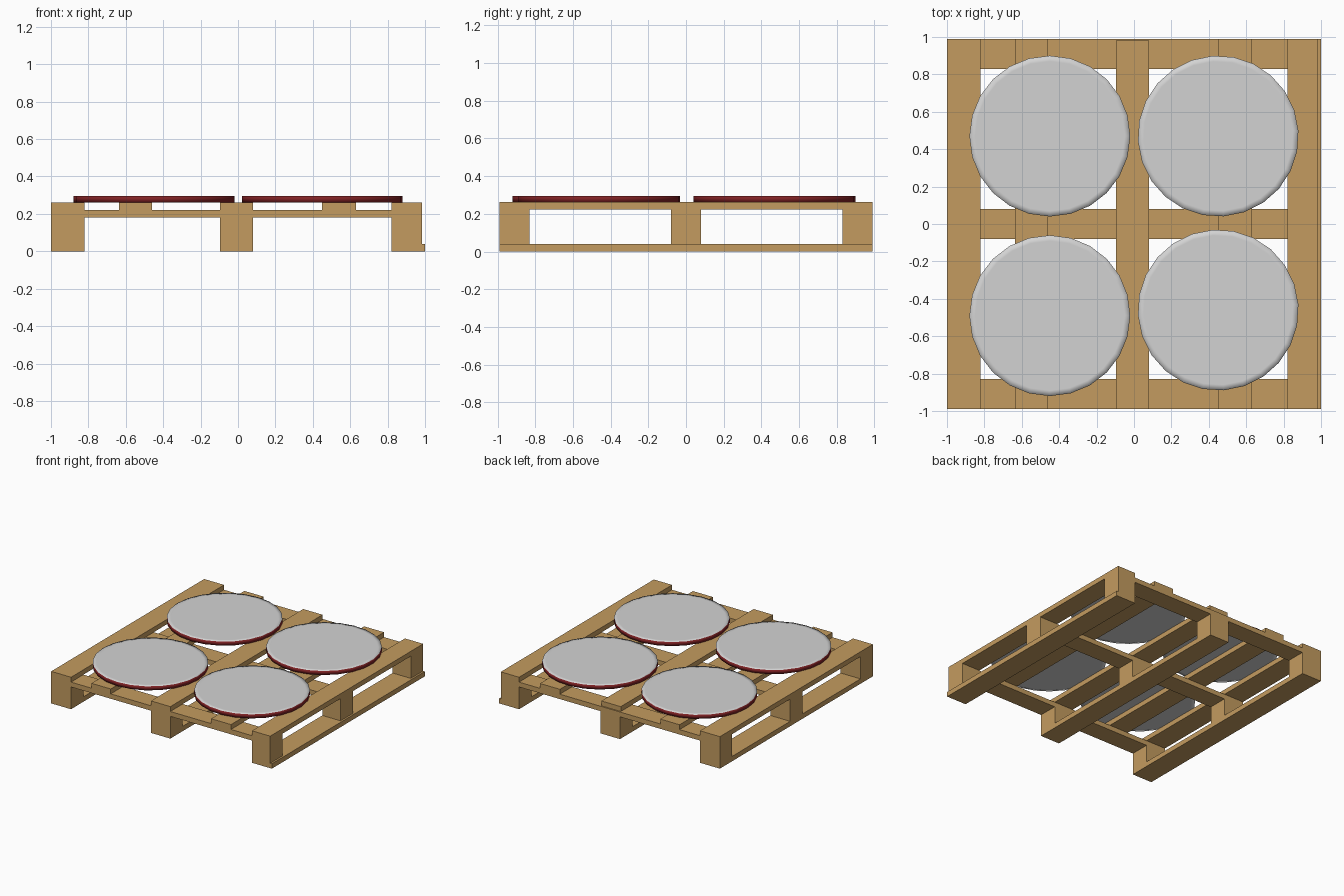
import bpy, bmesh, math

if "Cube" in bpy.data.objects:
    bpy.data.objects.remove(bpy.data.objects["Cube"])


def material(name, rgb):
    m = bpy.data.materials.new(name)
    m.diffuse_color = (*rgb, 1)
    m.use_nodes = True
    m.node_tree.nodes["Principled BSDF"].inputs["Base Color"].default_value = m.diffuse_color
    return m


wood = material("pale wood", (0.55, 0.33, 0.115))
grey = material("light grey", (0.65, 0.65, 0.65))
red = material("dark red", (0.22, 0.016, 0.018))


def finish(bm, name, mats):
    me = bpy.data.meshes.new(name)
    bm.to_mesh(me)
    bm.free()
    for m in mats:
        me.materials.append(m)
    ob = bpy.data.objects.new(name, me)
    bpy.context.collection.objects.link(ob)
    return ob


def box(name, xs, ys, zs):
    bm = bmesh.new()
    bmesh.ops.create_cube(bm, size=1)
    for v in bm.verts:
        v.co = [r[0] if c < 0 else r[1] for c, r in zip(v.co, (xs, ys, zs))]
    finish(bm, name, [wood])


rows = [(-0.99, -0.83), (-0.08, 0.08), (0.83, 0.99)]
columns = [(-1.0, -0.82), (-0.095, 0.08), (0.82, 0.985)]

# runners and spacer blocks
for i, xs in enumerate(columns):
    x1 = 1.0 if i == 2 else xs[1]
    box("bottom_runner", (xs[0], x1), (-0.99, 0.99), (0, 0.04))
    for ys in rows:
        box("spacer_block", xs, ys, (0.04, 0.182))

# cross boards
for ys in rows:
    box("cross_board", (-1.0, 0.985), ys, (0.182, 0.222))

# deck slats
for xs in columns + [(-0.635, -0.46), (0.45, 0.63)]:
    y1 = 0.98 if xs == columns[1] else 0.99
    box("deck_slat", xs, (-0.99, y1), (0.222, 0.262))


# round discs: grey faces, red rim
def disc(x, y, turn):
    bm = bmesh.new()
    bmesh.ops.create_cone(bm, cap_ends=True, segments=24,
                          radius1=0.43, radius2=0.43, depth=0.033)
    caps = [f for f in bm.faces if abs(f.normal.z) > 0.9]
    bmesh.ops.inset_region(bm, faces=caps, thickness=0.03)
    for f in bm.faces:
        f.smooth = True
        f.material_index = 0 if abs(f.normal.z) > 0.5 else 1
    ob = finish(bm, "round_disc", [grey, red])
    ob.location = (x, y, 0.2785)
    ob.rotation_euler.z = math.radians(turn)


for x, y, turn in [(-0.45, 0.47, 0), (0.45, 0.47, 4),
                   (-0.45, -0.49, 0), (0.45, -0.46, 4)]:
    disc(x, y, turn)
